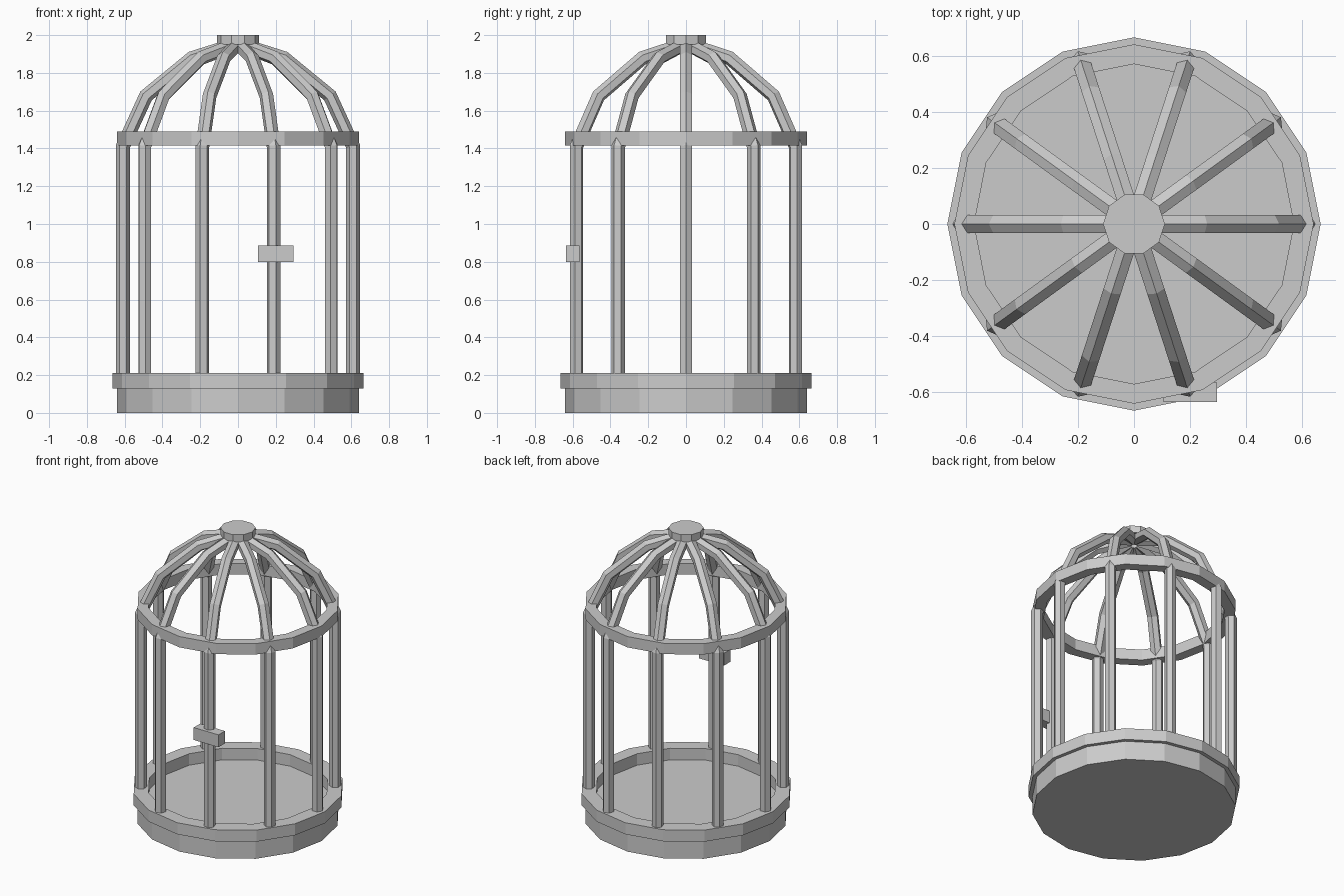
import bpy, bmesh
from math import sin, cos, pi, radians, atan2
from mathutils import Vector

if "Cube" in bpy.data.objects:
    bpy.data.objects.remove(bpy.data.objects["Cube"])


def finish(bm, name):
    bmesh.ops.recalc_face_normals(bm, faces=bm.faces)
    mesh = bpy.data.meshes.new(name)
    bm.to_mesh(mesh)
    bm.free()
    obj = bpy.data.objects.new(name, mesh)
    bpy.context.collection.objects.link(obj)
    return obj


def disc(name, radius, z0, z1, sides):
    """Solid flat-sided disc with a vertex on +x."""
    bm = bmesh.new()
    low = [bm.verts.new((radius * cos(2 * pi * i / sides),
                         radius * sin(2 * pi * i / sides), z0)) for i in range(sides)]
    face = bm.faces.new(low)
    up = bmesh.ops.extrude_face_region(bm, geom=[face])["geom"]
    for v in up:
        if isinstance(v, bmesh.types.BMVert):
            v.co.z = z1
    if not any(len(f.verts) == sides and f.calc_center_median().z < z0 + 1e-5 for f in bm.faces):
        bm.faces.new(low)
    return finish(bm, name)


def hoop(name, outer, inner, z0, z1, sides):
    """Rectangular-section ring."""
    bm = bmesh.new()
    section = [(outer, z0), (outer, z1), (inner, z1), (inner, z0)]
    loops = [[bm.verts.new((r * cos(2 * pi * i / sides), r * sin(2 * pi * i / sides), z))
              for r, z in section] for i in range(sides)]
    for i in range(sides):
        a, b = loops[i], loops[(i + 1) % sides]
        for k in range(4):
            m = (k + 1) % 4
            bm.faces.new((a[k], b[k], b[m], a[m]))
    return finish(bm, name)


def bent_bar(name, path, radius, angle):
    """Mitred hexagonal bar along an (r, z) path, turned about z."""
    bm = bmesh.new()
    pts = [Vector(p) for p in path]
    loops = []
    for i, p in enumerate(pts):
        d0 = (p - pts[i - 1]).normalized() if i else (pts[1] - p).normalized()
        d1 = (pts[i + 1] - p).normalized() if i < len(pts) - 1 else d0
        t = (d0 + d1).normalized()
        normal = Vector((t.y, -t.x)) / t.dot(d0)
        loop = []
        for k in range(6):
            a = k * pi / 3
            q = p + normal * radius * cos(a)
            side = radius * sin(a)
            loop.append(bm.verts.new((q.x * cos(angle) - side * sin(angle),
                                      q.x * sin(angle) + side * cos(angle), q.y)))
        loops.append(loop)
    for a, b in zip(loops, loops[1:]):
        for k in range(6):
            m = (k + 1) % 6
            bm.faces.new((a[k], a[m], b[m], b[k]))
    bm.faces.new(loops[0])
    bm.faces.new(loops[-1])
    return finish(bm, name)


# Base tray with raised rim
disc("base", 0.64, 0.0, 0.13, 16)
hoop("base_rim", 0.665, 0.57, 0.13, 0.21, 16)

# Band between the straight bars and the dome
hoop("upper_band", 0.64, 0.57, 1.415, 1.49, 16)

# Ten bars, each bending inward to form the dome
bar_path = [(0.61, 0.16), (0.61, 1.41), (0.487, 1.678), (0.243, 1.878), (0.03, 1.945)]
for n in range(10):
    bent_bar(f"cage_bar_{n + 1}", bar_path, 0.037, radians(36 * n))

# Cap on top of the dome
disc("top_cap", 0.11, 1.95, 2.0, 10)

# Latch block on a front bar
bpy.ops.mesh.primitive_cube_add(size=1, location=(0.2, -0.6, 0.843))
latch = bpy.context.object
latch.name = "latch"
latch.scale = (0.19, 0.07, 0.086)
